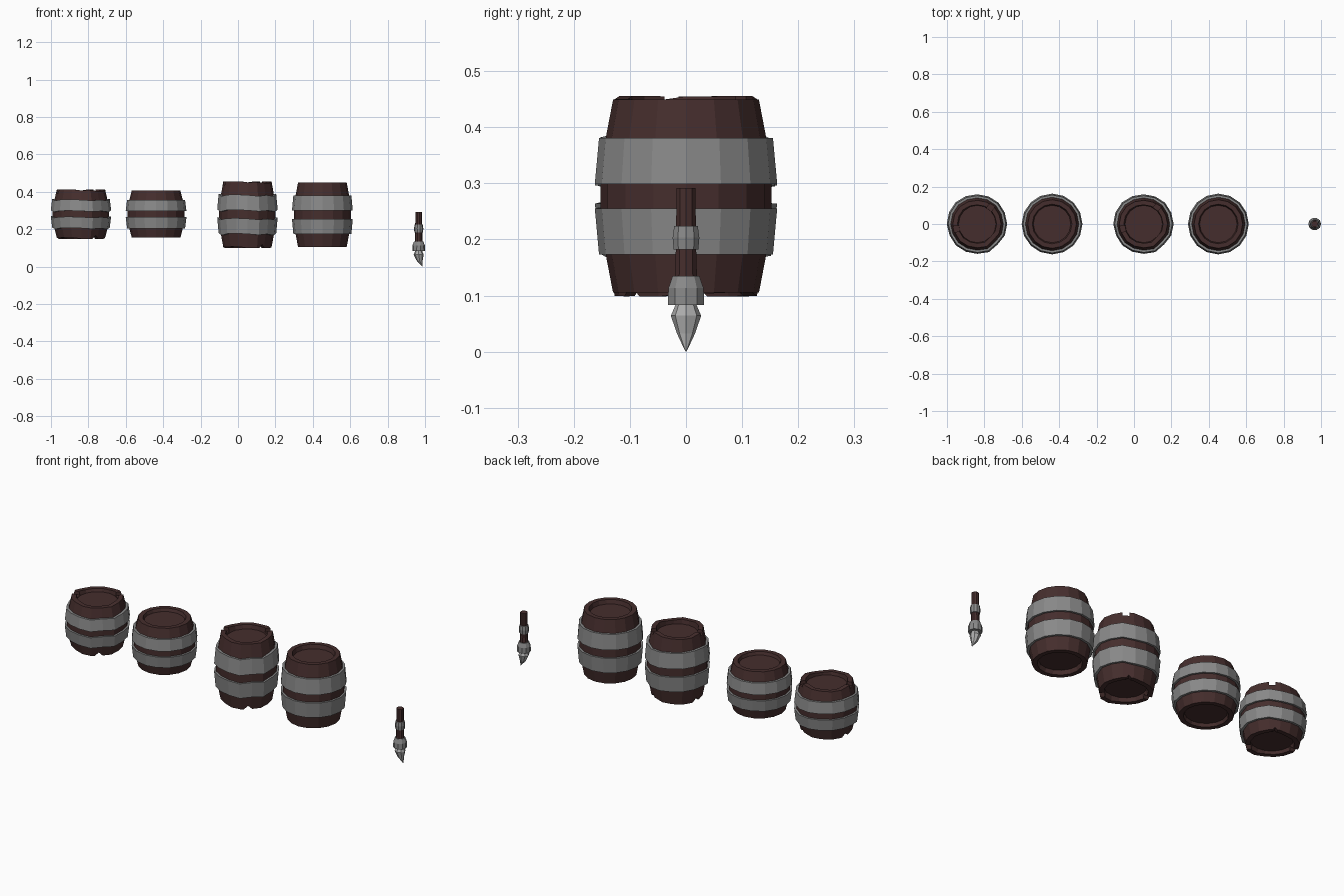
import bpy, bmesh, math, random
from mathutils import Vector

if "Cube" in bpy.data.objects:
    bpy.data.objects.remove(bpy.data.objects["Cube"])


def material(name, rgb):
    m = bpy.data.materials.new(name)
    m.diffuse_color = (*rgb, 1)
    m.use_nodes = True
    m.node_tree.nodes["Principled BSDF"].inputs["Base Color"].default_value = m.diffuse_color
    return m


WOOD = material("dark_wood", (0.06, 0.027, 0.026))
IRON = material("iron", (0.25, 0.25, 0.25))
TIP = material("bristle_grey", (0.42, 0.42, 0.42))


def lathe(name, profile, loc, mat, sides=16, closed=False, warp=None):
    """Spin (radius, z) points; warp(vector, ring, side) may move each point."""
    bm = bmesh.new()
    rings = []
    for j, (r, z) in enumerate(profile):
        ring = []
        for i in range(sides):
            a = 2 * math.pi * i / sides
            v = Vector((r * math.cos(a), r * math.sin(a), z))
            if warp:
                v = warp(v, j, i)
            ring.append(bm.verts.new(v))
        rings.append(ring)
    pairs = list(zip(rings, rings[1:]))
    if closed:
        pairs.append((rings[-1], rings[0]))
    else:
        bm.faces.new(rings[0])
        bm.faces.new(rings[-1])
    for a, b in pairs:
        for i in range(sides):
            k = (i + 1) % sides
            bm.faces.new((a[i], a[k], b[k], b[i]))
    bmesh.ops.recalc_face_normals(bm, faces=bm.faces)
    me = bpy.data.meshes.new(name)
    bm.to_mesh(me)
    bm.free()
    ob = bpy.data.objects.new(name, me)
    ob.location = loc
    me.materials.append(mat)
    bpy.context.collection.objects.link(ob)
    return ob


def cut(target, deg, radius, z, size, roll=0):
    """Subtract a small box from the rim at the given angle."""
    a = math.radians(deg)
    bpy.ops.mesh.primitive_cube_add(size=1, rotation=(roll, 0, a), location=target.location + Vector(
        (radius * math.cos(a), radius * math.sin(a), z)))
    c = bpy.context.object
    c.name = "rim_cutter"
    c.scale = size
    c.hide_render = True
    c.hide_viewport = True
    c.display_type = 'WIRE'
    m = target.modifiers.new("notch", 'BOOLEAN')
    m.object = c
    m.operation = 'DIFFERENCE'
    m.solver = 'EXACT'


# half profile of the staves, from recessed lid over the rim to the belly
HALF = [(0.100, 0.150), (0.106, 0.172), (0.130, 0.172), (0.143, 0.104), (0.152, 0.026)]


def barrel(name, x, k, zc, worn):
    rng = random.Random(4)
    loc = Vector((x, 0, zc))
    up = [(r, z * k) for r, z in HALF]
    prof = up + [(r, -z) for r, z in reversed(up)]

    # shared dents so that staves and hoops stay together
    dent = {i: rng.uniform(-0.004, 0.002) for i in range(16)}
    dent[13], dent[14], dent[15] = 0.0, -0.008, -0.003

    def pushed(v, i):
        flat = Vector((v.x, v.y, 0))
        return v + flat.normalized() * dent[i]

    def body_warp(v, j, i):
        if j in (0, 9):
            return v
        v = pushed(v, i)
        if j in (1, 2, 7, 8):
            lift = (0.006, 0.007, 0.001, -0.001)[(i // 2 + (j > 4) * 2) % 4]
            v.z += lift if j < 5 else -lift
        return v

    hoop_wave = [rng.uniform(-0.007, 0.009) * k for _ in range(16)]

    def hoop_warp(v, j, i):
        v = pushed(v, i)
        v.z += hoop_wave[i]
        return v

    body = lathe(name + "_staves", prof, loc, WOOD, warp=body_warp if worn else None)
    # two hoops, mirrored about the belly
    for label, s in (("upper", 1), ("lower", -1)):
        hoop = [(0.150, 0.022), (0.1625, 0.022), (0.155, 0.104), (0.140, 0.104)]
        lathe(name + "_" + label + "_hoop", [(r, s * z * k) for r, z in hoop], loc, IRON,
              closed=True, warp=hoop_warp if worn else None)
    # broken rim of the worn barrels
    if worn:
        h = 0.172 * k
        for deg in (193, 51):
            cut(body, deg, 0.122, h + 0.006, (0.05, 0.032, 0.036))
        for deg in (-52, 57, 170):
            cut(body, deg, 0.12, -h - 0.008, (0.06, 0.03, 0.03), math.radians(45))


for nm, bx, bk, bz, worn in (("worn_short_barrel", -0.838, 0.73, 0.280, True),
                             ("short_barrel", -0.438, 0.73, 0.280, False),
                             ("worn_tall_barrel", 0.052, 1.0, 0.277, True),
                             ("tall_barrel", 0.451, 1.0, 0.277, False)):
    barrel(nm, bx, bk, bz, worn)

# brush: handle, collar, ferrule and bent pointed tip
B = Vector((0.966, 0, 0))
lathe("brush_handle", [(0.018, 0.292), (0.0185, 0.20), (0.021, 0.12)], B, WOOD, 10)
lathe("brush_collar", [(0.022, 0.224), (0.025, 0.203), (0.023, 0.182)], B, IRON, 10)
lathe("brush_ferrule", [(0.025, 0.135), (0.033, 0.113), (0.034, 0.083)], B, IRON, 10)


def bend(v, j, i):
    v.x += (0, 0, 0.005, 0.019)[j]
    return v


lathe("brush_tip", [(0.018, 0.085), (0.027, 0.064), (0.016, 0.032), (0.001, 0.0)], B, TIP, 8, warp=bend)
